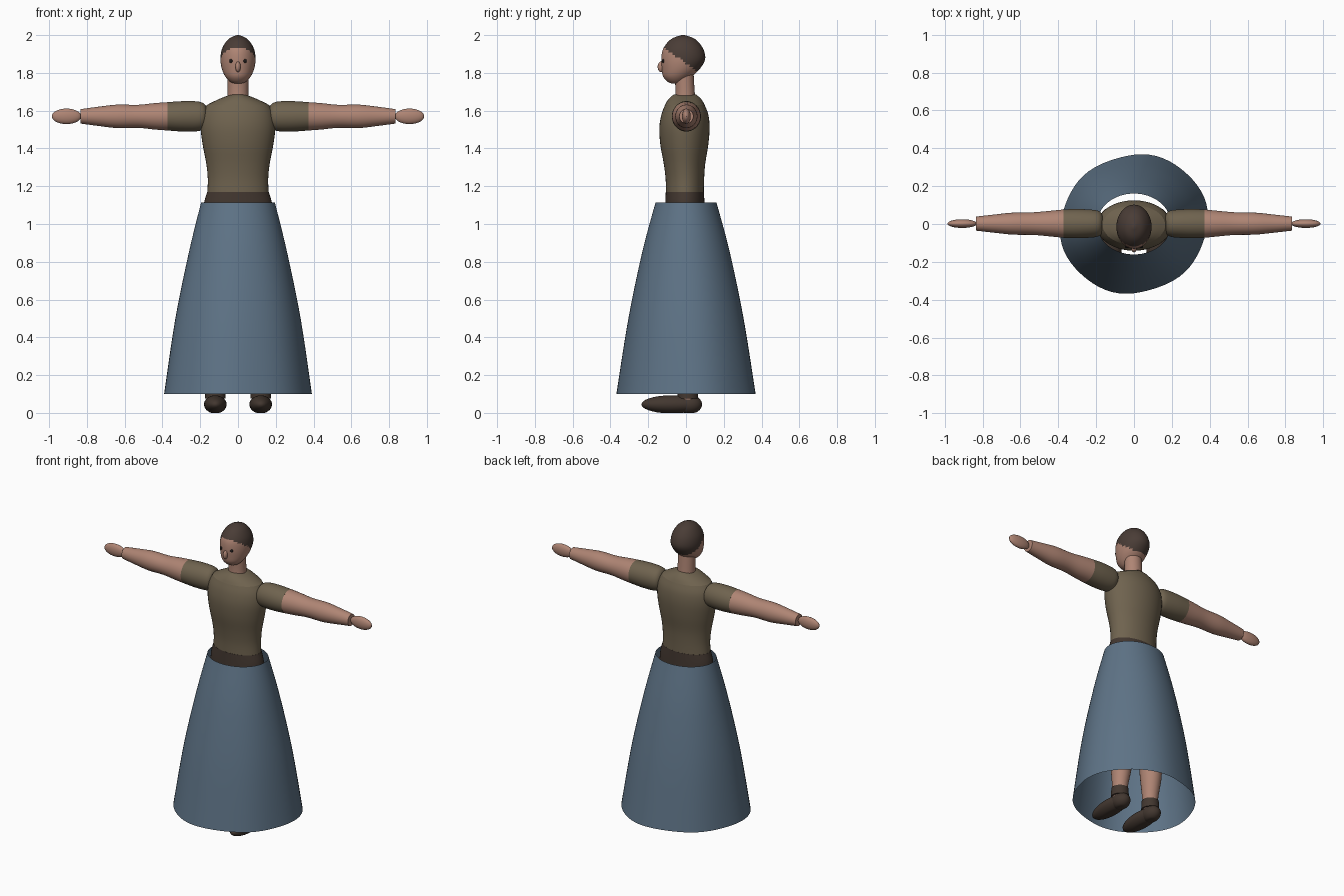
import bpy, bmesh, math
from mathutils import Vector

cube = bpy.data.objects.get("Cube")
if cube:
    bpy.data.objects.remove(cube)


def material(name, r, g, b):
    m = bpy.data.materials.new(name)
    m.use_nodes = True
    m.diffuse_color = (r, g, b, 1)
    m.node_tree.nodes["Principled BSDF"].inputs["Base Color"].default_value = (r, g, b, 1)
    return m


SKIN = material("skin", .43, .235, .175)
OLIVE = material("olive_cloth", .16, .125, .078)
BLUE = material("blue_cloth", .112, .172, .24)
HAIR = material("dark_hair", .068, .046, .037)
BROWN = material("brown_leather", .055, .038, .029)
EYE = material("eye_black", .012, .01, .01)


def finish(name, bm, mats):
    bmesh.ops.recalc_face_normals(bm, faces=bm.faces)
    me = bpy.data.meshes.new(name)
    bm.to_mesh(me)
    bm.free()
    ob = bpy.data.objects.new(name, me)
    bpy.context.collection.objects.link(ob)
    for m in mats:
        me.materials.append(m)
    bpy.ops.object.select_all(action='DESELECT')
    ob.select_set(True)
    bpy.context.view_layer.objects.active = ob
    bpy.ops.object.shade_smooth_by_angle(angle=math.radians(40))
    return ob


def refine(rings, k):
    """Smooth curve through the ring parameters."""
    rings = [Vector(r) for r in rings]
    out = []
    for i in range(len(rings) - 1):
        p0, p1, p2 = rings[max(i - 1, 0)], rings[i], rings[i + 1]
        p3 = rings[min(i + 2, len(rings) - 1)]
        for j in range(k):
            t = j / k
            out.append(p1 + (p2 - p0) * (t / 2)
                       + (p0 * 2 - p1 * 5 + p2 * 4 - p3) * (t * t / 2)
                       + (p1 * 3 - p0 - p2 * 3 + p3) * (t ** 3 / 2))
    return out + [rings[-1]]


def loft(name, rings, mats, place=None, n=40, k=4, cap=True, rule=None):
    """Rings are (height, centre y, half width, half depth)."""
    place = place or (lambda x, y, z: (x, y, z))
    bm = bmesh.new()
    loops = []
    for h, c, a, b in refine(rings, k):
        ts = [2 * math.pi * i / n for i in range(n)]
        loops.append([bm.verts.new(place(a * math.cos(t), c + b * math.sin(t), h)) for t in ts])
    for lo, hi in zip(loops, loops[1:]):
        for i in range(n):
            j = (i + 1) % n
            bm.faces.new((lo[i], lo[j], hi[j], hi[i]))
    if cap:
        bm.faces.new(loops[0])
        bm.faces.new(loops[-1])
    if rule:
        for f in bm.faces:
            f.material_index = rule(f.calc_center_median())
    return finish(name, bm, mats)


def ball(name, mat, centre, size, floor=None):
    bm = bmesh.new()
    bmesh.ops.create_uvsphere(bm, u_segments=28, v_segments=18, radius=1)
    for v in bm.verts:
        v.co = Vector(c + s * q for c, s, q in zip(centre, size, v.co))
        if floor is not None:
            v.co.z = max(v.co.z, floor)
    return finish(name, bm, [mat])


# Torso with sloping shoulders
loft("torso", [(1.165, -.006, .162, .1), (1.24, -.006, .16, .102), (1.32, -.008, .168, .11),
               (1.42, -.009, .187, .127), (1.51, -.008, .198, .133), (1.58, -.006, .19, .124),
               (1.63, -.006, .165, .105)], [OLIVE])
loft("shoulder_yoke", [(1.63, -.006, .165, .105), (1.66, -.006, .105, .088),
                       (1.685, -.006, .04, .06)], [OLIVE], k=2)

# Waistband and hips tucked in the skirt
loft("waistband", [(1.03, -.006, .186, .108), (1.11, -.006, .18, .104), (1.17, -.006, .163, .101)],
     [BROWN])


# Skirt, an open flared tube with a slightly wavy hem
def drape(x, y, z):
    t = (1.115 - z) / 1.015
    ang = math.atan2(y, x)
    s = 1 + t * (.03 * math.sin(2 * ang) + .01 * math.sin(6 * ang))
    return x * s, y * s, z


loft("skirt", [(.1, 0, .389, .366), (.5, 0, .331, .304), (.85, 0, .26, .232), (1.115, 0, .195, .161)],
     [BLUE], drape, n=64, k=6, cap=False)

# Neck
loft("neck", [(1.64, -.005, .058, .056), (1.7, -.005, .055, .051), (1.8, -.01, .055, .05)], [SKIN])


# Head, with hair above a hairline that falls toward the nape
def hairline(p):
    return int(p.z > 1.85 - .72 * p.y)


loft("head", [(1.743, -.055, .012, .015), (1.752, -.054, .04, .042), (1.78, -.046, .067, .075),
              (1.82, -.028, .085, .1), (1.87, -.015, .093, .116), (1.92, -.015, .087, .109),
              (1.96, -.015, .067, .084), (1.985, -.015, .042, .053), (2, -.015, .006, .008)],
     [SKIN, HAIR], n=48, rule=hairline)
ball("nose", SKIN, (0, -.132, 1.832), (.014, .018, .028))

for side, s in (("left", 1), ("right", -1)):
    ball(side + "_eye", EYE, (s * .037, -.12, 1.863), (.01, .008, .01))

    # Arms run along x
    def along_x(x, y, z, s=s):
        return s * z, y, 1.57 + x

    loft(side + "_sleeve", [(.163, .002, .03, .028), (.17, .002, .055, .053), (.19, .002, .073, .068),
                            (.23, .002, .08, .074), (.3, .002, .08, .077), (.372, .002, .075, .075)],
         [OLIVE], along_x)
    loft(side + "_arm", [(.37, .002, .075, .075), (.44, .002, .07, .068), (.53, .002, .061, .06),
                         (.64, .002, .062, .058), (.73, .002, .052, .049), (.835, .002, .038, .037)],
         [SKIN], along_x)
    ball(side + "_hand", SKIN, (s * .908, .002, 1.57), (.078, .023, .041))

    # Legs, ankle cuffs and shoes
    def leg_place(x, y, z, s=s):
        return x + s * (.12 - .02 * max(z - .1, 0)), y, z

    loft(side + "_leg", [(.07, .01, .046, .046), (.15, .01, .047, .048), (.33, .02, .066, .07),
                         (.52, .005, .062, .064), (.75, 0, .078, .08), (1.06, 0, .085, .09)],
         [SKIN], leg_place)
    loft(side + "_ankle_cuff", [(.075, .01, .055, .055), (.135, .01, .052, .052)], [BROWN], leg_place, k=1)
    ball(side + "_shoe", BROWN, (s * .12, -.075, .045), (.06, .161, .048), floor=0)
    ball(side + "_shoe_heel", BROWN, (s * .12, .018, .045), (.053, .067, .05), floor=0)
